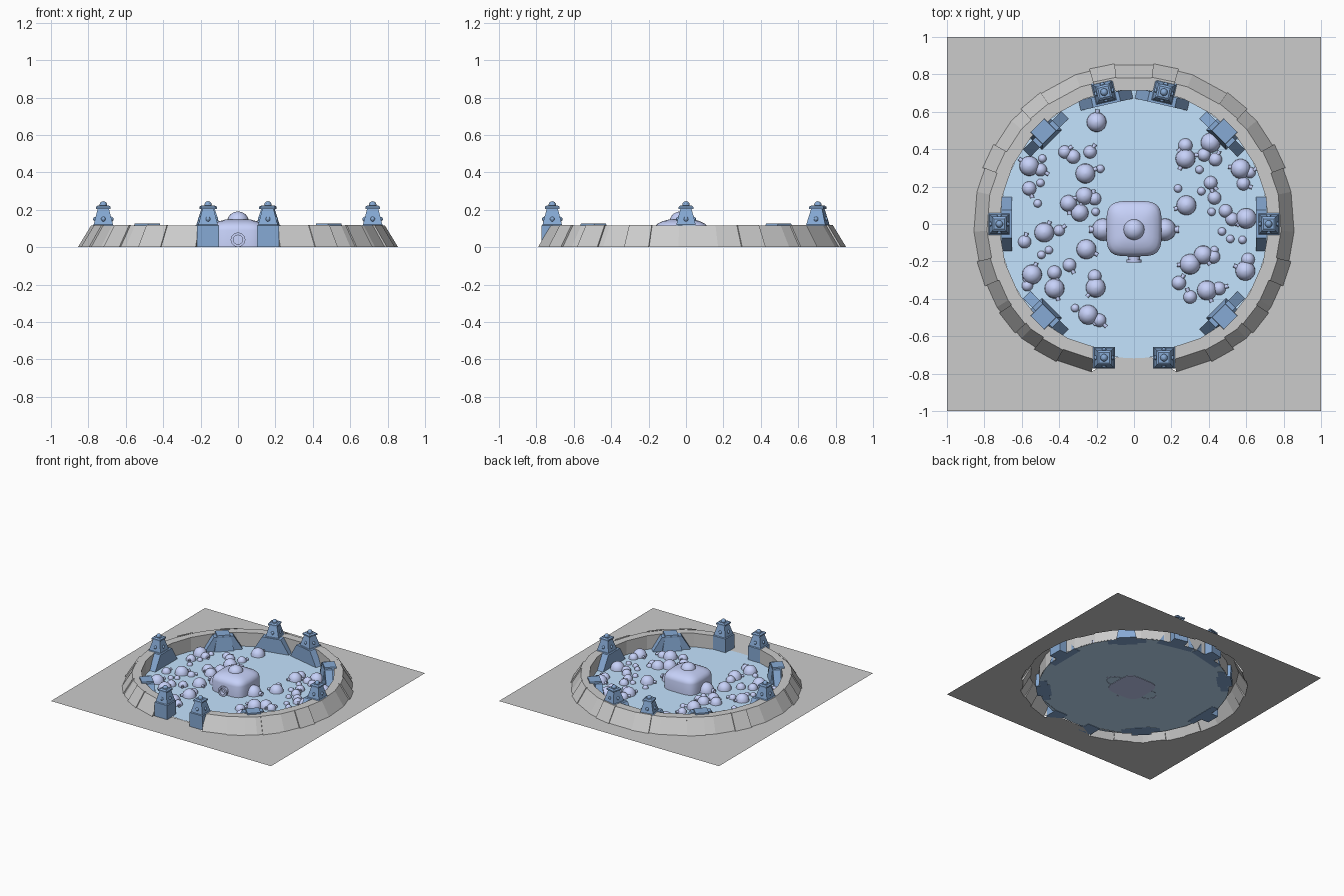
import bpy, bmesh, math, random
from math import sin, cos, pi, radians
from mathutils import Matrix, Vector

if "Cube" in bpy.data.objects:
    bpy.data.objects.remove(bpy.data.objects["Cube"])

random.seed(4)


def mat(name, col):
    m = bpy.data.materials.new(name)
    m.diffuse_color = (*col, 1)
    m.use_nodes = True
    m.node_tree.nodes["Principled BSDF"].inputs["Base Color"].default_value = m.diffuse_color
    return m


FLOOR = mat("pale_blue", (0.55, 0.77, 1.0))
STONE = mat("deep_blue", (0.24, 0.40, 0.66))
DOME = mat("lavender_blue", (0.57, 0.64, 0.95))


def finish(bm, name, material=None, smooth=False):
    bmesh.ops.recalc_face_normals(bm, faces=bm.faces[:])
    me = bpy.data.meshes.new(name)
    bm.to_mesh(me)
    bm.free()
    if material:
        me.materials.append(material)
    ob = bpy.data.objects.new(name, me)
    bpy.context.collection.objects.link(ob)
    if smooth:
        me.shade_smooth()
        me.set_sharp_from_angle(angle=radians(35))
    return ob


def loft(bm, rings, cap_start=True, cap_end=True, closed=True):
    """Skin a list of point rings with quads."""
    vs = [[bm.verts.new(p) for p in r] for r in rings]
    n = len(vs[0])
    for a, b in zip(vs, vs[1:]):
        for i in range(n if closed else n - 1):
            j = (i + 1) % n
            bm.faces.new((a[i], a[j], b[j], b[i]))
    if cap_start:
        bm.faces.new(vs[0])
    if cap_end:
        bm.faces.new(vs[-1])


def square(x, y, hx, hy, z):
    return [(x - hx, y - hy, z), (x + hx, y - hy, z), (x + hx, y + hy, z), (x - hx, y + hy, z)]


def dome(bm, x, y, z, r, h=None, seg=20, steps=6):
    h = h or r
    rings = [[(x + r * cos(a) * cos(t), y + r * cos(a) * sin(t), z + h * sin(a))
              for t in (2 * pi * k / seg for k in range(seg))]
             for a in (pi / 2 * s / steps * 0.97 for s in range(steps + 1))]
    loft(bm, rings, cap_start=False)


def door(bm, x, y, angle, r, length, z):
    """Round porch with a recessed opening, pointing along angle."""
    d, s = Vector((cos(angle), sin(angle), 0)), Vector((-sin(angle), cos(angle), 0))
    base = Vector((x, y, z))
    prof = [(0, r), (length * 0.75, r), (length * 0.75, r * 1.2), (length, r * 1.2),
            (length, r * 0.75), (length * 0.5, r * 0.75)]
    rings = [[base + d * l + s * q * cos(t) + Vector((0, 0, q * sin(t)))
              for t in (2 * pi * k / 12 for k in range(12))] for l, q in prof]
    loft(bm, rings, cap_start=False)


# Ring wall: sloped outside, flat top, open at the front gate
N, A0, A1 = 23, -74, 254
TOP = 0.115


def wall_pt(deg, r, z):
    edge = min(deg - A0, A1 - deg)
    k = 1 - 0.04 * max(0, 1 - edge / 28)
    return (r * k * cos(radians(deg)), r * k * sin(radians(deg)), z)


angles = [A0 + (A1 - A0) * i / N for i in range(N + 1)]
bm = bmesh.new()
section = [(0.857, 0), (0.787, TOP), (0.72, TOP), (0.72, 0)]
loft(bm, [[wall_pt(a, r, z) for r, z in section] for a in angles], closed=False)
finish(bm, "ring_wall")

# Raised facing slabs on the outer slope
bm = bmesh.new()
for a in (78.5, 50, 25, -18, -38, -56):
    for c in (a, 180 - a):
        sec = [(0.863, 0), (0.79, TOP + 0.004), (0.775, TOP + 0.004), (0.84, 0)]
        loft(bm, [[wall_pt(c + d, r, z) for r, z in sec] for d in (-4.6, 4.6)])
finish(bm, "wall_facing_slabs")

# Ground square with a hole under the wall and court
bm = bmesh.new()
hole = [wall_pt(a, 0.855, 0) for a in angles]
hole += [(-0.1, -0.715, 0), (0.1, -0.715, 0)]
edges = []
for loop in (hole, square(0, 0, 1, 1, 0)):
    vs = [bm.verts.new(p) for p in loop]
    edges += [bm.edges.new((vs[i], vs[(i + 1) % len(vs)])) for i in range(len(vs))]
bmesh.ops.triangle_fill(bm, edges=edges, use_beauty=True, normal=(0, 0, 1))
finish(bm, "ground")

# Court floor and the plate under the main house
bm = bmesh.new()
bmesh.ops.create_circle(bm, cap_ends=True, segments=64, radius=0.718,
                        matrix=Matrix.Translation((0, 0, 0.003)))
finish(bm, "court_floor", FLOOR)
bm = bmesh.new()
bm.faces.new([bm.verts.new(p) for p in square(0, -0.03, 0.1, 0.07, 0.001)])
finish(bm, "foundation_plate")


# Blue stonework; local +y points outward from the court
def tower(name, x, y, rot, wings):
    bm = bmesh.new()
    loft(bm, [square(0, 0, h, h, z) for h, z in
              ((0.058, 0), (0.058, TOP), (0.052, TOP + 0.005), (0.03, 0.205),
               (0.039, 0.205), (0.039, 0.216), (0.028, 0.224))])
    bmesh.ops.create_uvsphere(bm, u_segments=12, v_segments=8, radius=0.02,
                              matrix=Matrix.Translation((0, 0, 0.226)))
    for k in range(4):
        t = k * pi / 2
        bmesh.ops.create_uvsphere(bm, u_segments=10, v_segments=6, radius=0.013,
                                  matrix=Matrix.Translation((0.042 * cos(t), 0.042 * sin(t), 0.15)))
    if wings:
        add_wings(bm, -0.04)
    ob = finish(bm, name, STONE)
    ob.location = (x, y, 0)
    ob.rotation_euler.z = rot


def add_wings(bm, y):
    loft(bm, [square(0, y, 0.145, 0.028, 0), square(0, y, 0.075, 0.028, TOP + 0.002)])


for s in (-1, 1):
    tower("gate_tower", s * 0.16, -0.715, 0, False)
    tower("back_tower", s * 0.16, 0.705, -s * radians(13), True)
    tower("side_tower", s * 0.72, 0, -s * pi / 2, True)
    for t in (-1, 1):
        bm = bmesh.new()
        add_wings(bm, -0.02)
        loft(bm, [square(0, -0.01, 0.075, 0.055, 0), square(0, 0, 0.05, 0.045, TOP + 0.012)])
        ob = finish(bm, "wall_buttress", STONE)
        ob.location = (s * 0.485, t * 0.495, 0)
        ob.rotation_euler.z = math.atan2(t, s) - pi / 2

# Main house: rounded-square body, top dome, side domes, round doors
bm = bmesh.new()


def rounded(h, z, n=40):
    def f(v):
        return math.copysign(abs(v) ** 0.5, v)
    return [(h * f(cos(2 * pi * i / n)), -0.025 + h * f(sin(2 * pi * i / n)), z) for i in range(n)]


loft(bm, [rounded(h, z) for h, z in ((0.148, 0), (0.148, 0.09), (0.143, 0.108), (0.128, 0.125),
                                     (0.1, 0.139), (0.07, 0.147), (0.03, 0.15))])
dome(bm, 0, -0.03, 0.138, 0.057, 0.053)
door(bm, 0, -0.14, -pi / 2, 0.033, 0.065, 0.04)
for s in (-1, 1):
    dome(bm, s * 0.165, -0.03, 0, 0.06, 0.07)
    door(bm, s * 0.185, -0.03, 0 if s > 0 else pi, 0.015, 0.055, 0.018)
finish(bm, "main_house", DOME, True)

# Small dome huts (x, y, radius) on each side of the court
LEFT = [(-.20, .545, .053), (-.37, .385, .035), (-.325, .36, .038), (-.235, .385, .035),
        (-.26, .27, .053), (-.18, .295, .022), (-.56, .31, .053), (-.49, .35, .022),
        (-.50, .29, .035), (-.56, .19, .038), (-.50, .22, .022), (-.515, .11, .022),
        (-.35, .11, .045), (-.29, .06, .047), (-.265, .15, .047), (-.21, .135, .035),
        (-.205, .065, .022), (-.48, -.045, .053), (-.40, -.035, .03), (-.585, -.095, .035),
        (-.455, -.14, .022), (-.495, -.165, .022), (-.255, -.135, .053), (-.345, -.22, .036),
        (-.425, -.26, .038), (-.425, -.345, .053), (-.545, -.27, .053), (-.57, -.33, .03),
        (-.205, -.34, .053), (-.21, -.28, .036), (-.245, -.485, .053), (-.185, -.515, .036),
        (-.315, -.45, .022)]
RIGHT = [(.41, .435, .053), (.275, .42, .038), (.275, .35, .053), (.375, .37, .036),
         (.435, .345, .036), (.35, .29, .022), (.57, .295, .053), (.62, .275, .03),
         (.585, .215, .036), (.41, .22, .036), (.235, .19, .022), (.28, .10, .053),
         (.36, .175, .022), (.43, .14, .036), (.49, .07, .036), (.415, .065, .022),
         (.60, .03, .055), (.525, .025, .036), (.47, -.04, .022), (.515, -.08, .022),
         (.58, -.085, .022), (.43, -.14, .022), (.37, -.165, .05), (.30, -.215, .055),
         (.425, -.175, .036), (.61, -.19, .036), (.595, -.25, .053), (.24, -.315, .038),
         (.30, -.39, .036), (.39, -.355, .053), (.455, -.345, .036)]

for name, huts in (("left_huts", LEFT), ("right_huts", RIGHT)):
    bm = bmesh.new()
    for x, y, r in huts:
        dome(bm, x, y, 0.003, r, r * 1.05, 18, 5)
        if r > 0.025:
            door(bm, x, y, random.uniform(0, 2 * pi), 0.009, r + 0.015, 0.014)
    finish(bm, name, DOME, True)
